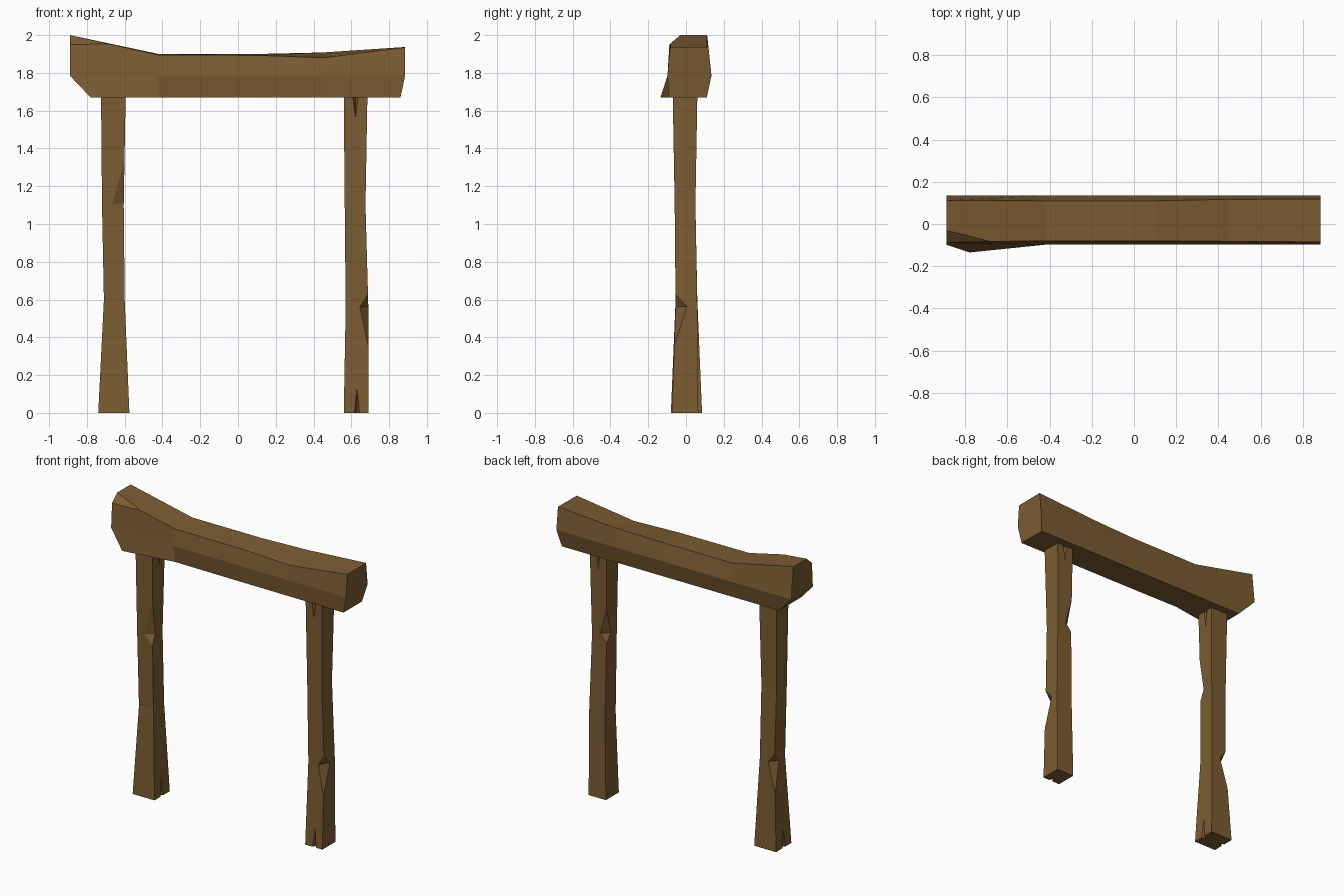
import bpy, bmesh
from mathutils import Vector

if "Cube" in bpy.data.objects:
    bpy.data.objects.remove(bpy.data.objects["Cube"])

wood = bpy.data.materials.new("wood")
wood.diffuse_color = (0.2, 0.108, 0.032, 1)
wood.use_nodes = True
wood.node_tree.nodes["Principled BSDF"].inputs["Base Color"].default_value = wood.diffuse_color


def make_object(name, bm):
    bmesh.ops.recalc_face_normals(bm, faces=bm.faces)
    mesh = bpy.data.meshes.new(name)
    bm.to_mesh(mesh)
    bm.free()
    mesh.materials.append(wood)
    obj = bpy.data.objects.new(name, mesh)
    bpy.context.collection.objects.link(obj)
    return obj


def loft(rings):
    bm = bmesh.new()
    loops = [[bm.verts.new(p) for p in ring] for ring in rings]
    n = len(loops[0])
    for a, b in zip(loops, loops[1:]):
        for i in range(n):
            j = (i + 1) % n
            bm.faces.new((a[i], a[j], b[j], b[i]))
    bm.faces.new(loops[0])
    bm.faces.new(loops[-1])
    return bm


def add_wedge(bm, a, b, c, d):
    # tetrahedron whose valley edge is a-b, enlarged so it pokes out of the wood
    mid = (Vector(a) + Vector(b)) / 2
    v = [bm.verts.new(mid + (Vector(p) - mid) * 1.4) for p in (a, b, c, d)]
    for f in ((0, 1, 2), (0, 1, 3), (0, 2, 3), (1, 2, 3)):
        bm.faces.new([v[i] for i in f])


def make_post(name, sections, wedges):
    # sections: z, x range, y range
    obj = make_object(name, loft([[(x0, y0, z), (x1, y0, z), (x1, y1, z), (x0, y1, z)]
                                  for z, x0, x1, y0, y1 in sections]))
    for i, w in enumerate(wedges):
        bm = bmesh.new()
        add_wedge(bm, *w)
        cutter = make_object(f"{name}_notch_cutter_{i}", bm)
        cutter.hide_render = True
        cutter.hide_set(True)
        mod = obj.modifiers.new("notch", 'BOOLEAN')
        mod.operation, mod.solver, mod.object = 'DIFFERENCE', 'EXACT', cutter


def crack(axis, side, face, c, z, tip, w=0.014, depth=0.03):
    # V split in a post end; face is the coordinate of the wood surface
    def p(u, v, h):
        return (v, u, h) if axis == 'x' else (u, v, h)
    return (p(c, face, tip), p(c, face - side * depth, z),
            p(c - w, face, z), p(c + w, face, z))


# left post: flared foot, two corner chips, split ends
make_post("left_post",
          [(0, -.74, -.575, -.08, .085), (.6, -.71, -.6, -.055, .06),
           (1.1, -.72, -.605, -.06, .05), (1.67, -.725, -.595, -.07, .06)],
          [((-.665, -.06, 1.105), (-.605, -.03, 1.11), (-.6, -.063, 1.33), (-.605, -.06, 1.04)),
           ((-.665, .06, .59), (-.71, .012, .59), (-.71, .06, .65), (-.72, .07, .38)),
           crack('x', 1, -.575, 0, 0, .15), crack('x', -1, -.74, 0, 0, .15),
           crack('x', 1, -.595, 0, 1.67, 1.55)])

# right post: straighter, chips on the same corners
make_post("right_post",
          [(0, .56, .69, -.075, .065), (.56, .57, .69, -.055, .06),
           (1.1, .565, .675, -.06, .05), (1.67, .56, .685, -.07, .06)],
          [((.645, -.055, .56), (.69, .005, .565), (.69, -.055, .63), (.69, -.06, .36)),
           ((.61, .05, 1.12), (.565, .005, 1.12), (.565, .053, 1.29), (.565, .05, 1.06)),
           crack('y', -1, -.075, .63, 0, .16),
           crack('y', -1, -.07, .622, 1.67, 1.55), crack('y', 1, .06, .622, 1.67, 1.55)])

# top beam: x of upper points, x of bottom points, top front y/z, top back y/z, bottom front y
beam_sections = [(-.89, -.78, -.085, 2.0, .112, 2.0, -.135),
                 (-.42, -.42, -.08, 1.895, .11, 1.9, -.08),
                 (.1, .1, -.08, 1.893, .11, 1.9, -.085),
                 (.45, .45, -.082, 1.88, .117, 1.908, -.087),
                 (.885, .86, -.085, 1.935, .118, 1.937, -.09)]
bm = loft([[(x, fy, fz), (x, by, bz), (x, .135, 1.785),
            (xb, .11, 1.67), (xb, low, 1.67), (x, -.098, 1.785)]
           for x, xb, fy, fz, by, bz, low in beam_sections])
bmesh.ops.recalc_face_normals(bm, faces=bm.faces)
# chopped front corner on the left end
p, q, r = Vector((-.89, -.03, 2)), Vector((-.89, -.088, 1.95)), Vector((-.68, -.083, 1.953))
n = (q - p).cross(r - p)
if n.z < 0:
    n.negate()
cut = bmesh.ops.bisect_plane(bm, geom=bm.verts[:] + bm.edges[:] + bm.faces[:],
                             plane_co=p, plane_no=n, clear_outer=True)
bmesh.ops.holes_fill(bm, edges=[e for e in bm.edges if e.is_boundary])
make_object("top_beam", bm)
